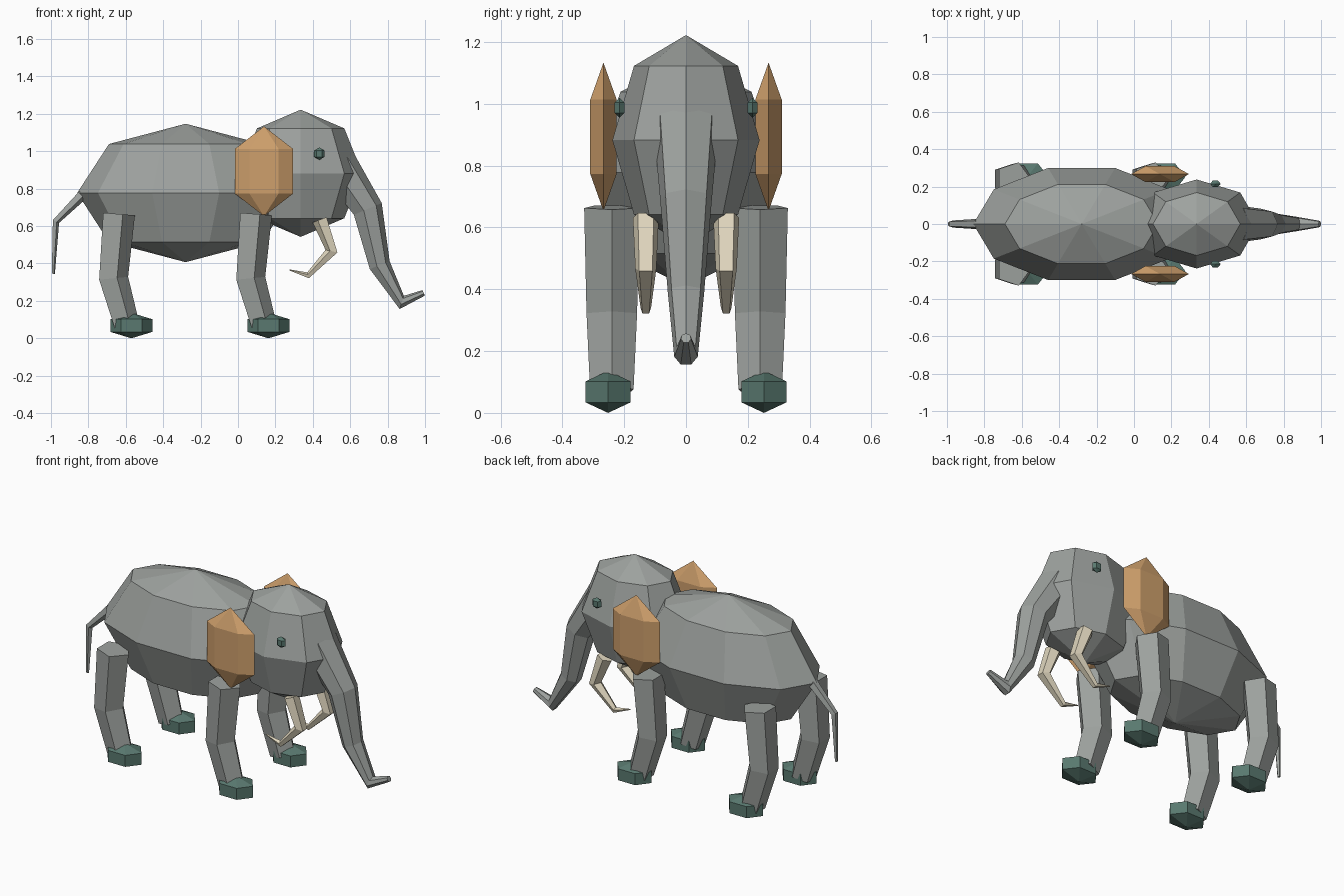
import bpy, bmesh
from math import sin, cos, pi, tau
from mathutils import Vector

cube = bpy.data.objects.get("Cube")
if cube:
    bpy.data.objects.remove(cube, do_unlink=True)


def material(name, rgb):
    m = bpy.data.materials.new(name)
    m.use_nodes = True
    m.diffuse_color = (*rgb, 1)
    m.node_tree.nodes["Principled BSDF"].inputs["Base Color"].default_value = (*rgb, 1)
    return m


skin = material("grey_skin", (0.34, 0.36, 0.345))
tan = material("tan_ear", (0.62, 0.35, 0.15))
green = material("dark_green", (0.10, 0.19, 0.16))
ivory = material("ivory", (0.75, 0.68, 0.52))


def finish(name, bm, mat):
    bmesh.ops.recalc_face_normals(bm, faces=bm.faces)
    mesh = bpy.data.meshes.new(name)
    bm.to_mesh(mesh)
    bm.free()
    mesh.materials.append(mat)
    bpy.context.collection.objects.link(bpy.data.objects.new(name, mesh))


def bridge(bm, a, b):
    for i in range(len(a)):
        j = (i + 1) % len(a)
        bm.faces.new((a[i], a[j], b[j], b[i]))


def ellipsoid(name, centre, radii, sides, bands, mat):
    """Faceted ellipsoid with poles up and down and a corner towards +x."""
    bm = bmesh.new()
    c, (rx, ry, rz) = Vector(centre), radii
    rings = []
    for k in range(1, bands):
        s, h = sin(pi * k / bands), cos(pi * k / bands)
        rings.append([bm.verts.new(c + Vector((rx * s * cos(tau * i / sides),
                                               ry * s * sin(tau * i / sides), rz * h)))
                      for i in range(sides)])
    for a, b in zip(rings, rings[1:]):
        bridge(bm, a, b)
    for ring, z in ((rings[0], rz), (rings[-1], -rz)):
        pole = bm.verts.new(c + Vector((0, 0, z)))
        for i in range(sides):
            bm.faces.new((ring[i], ring[(i + 1) % sides], pole))
    finish(name, bm, mat)


def tube(name, path, y, sides, mat, phase=0):
    """Tapered tube along (x, z, radius) points in a vertical plane."""
    bm = bmesh.new()
    pts = [Vector((x, y, z)) for x, z, r in path]
    steps = [(b - a).normalized() for a, b in zip(pts, pts[1:])]
    rings = []
    for k, p in enumerate(pts):
        d = (steps[max(k - 1, 0)] + steps[min(k, len(steps) - 1)]).normalized()
        n = Vector((-d.z, 0, d.x))
        rings.append([bm.verts.new(p + path[k][2] * (n * cos(t) + Vector((0, sin(t), 0))))
                      for t in (phase + tau * i / sides for i in range(sides))])
    for a, b in zip(rings, rings[1:]):
        bridge(bm, a, b)
    bm.faces.new(rings[0])
    bm.faces.new(rings[-1])
    finish(name, bm, mat)


# Body, head, trunk and tail
ellipsoid("body", (-0.28, 0, 0.777), (0.58, 0.315, 0.37), 10, 4, skin)
ellipsoid("head", (0.335, 0, 0.882), (0.33, 0.238, 0.34), 8, 4, skin)
tube("trunk", [(0.53, 0.93, 0.107), (0.69, 0.69, 0.085), (0.755, 0.39, 0.06),
               (0.875, 0.19, 0.039), (0.993, 0.242, 0.017)], 0, 7, skin)
tube("tail", [(-0.83, 0.77, 0.03), (-0.975, 0.625, 0.02), (-0.988, 0.345, 0.009)], 0, 5, skin)

# Paired parts on each flank
for side, s in (("near", -1), ("far", 1)):
    ellipsoid(side + "_ear", (0.139, s * 0.267, 0.893), (0.179, 0.057, 0.24), 6, 3, tan)
    ellipsoid(side + "_eye", (0.435, s * 0.215, 0.987), (0.033, 0.022, 0.033), 6, 3, green)
    tube(side + "_tusk", [(0.44, 0.635, 0.044), (0.503, 0.465, 0.036),
                          (0.375, 0.335, 0.018), (0.275, 0.365, 0.003)],
         s * 0.13, 5, ivory, pi / 5)
    for end, x in (("front", 0), ("rear", -0.733)):
        tube(f"{side}_{end}_leg", [(x + 0.088, 0.665, 0.094), (x + 0.06, 0.32, 0.086),
                                   (x + 0.132, 0.07, 0.074)], s * 0.24, 5, skin)
        ellipsoid(f"{side}_{end}_foot", (x + 0.163, s * 0.252, 0.068),
                  (0.129, 0.097, 0.068), 6, 3, green)
